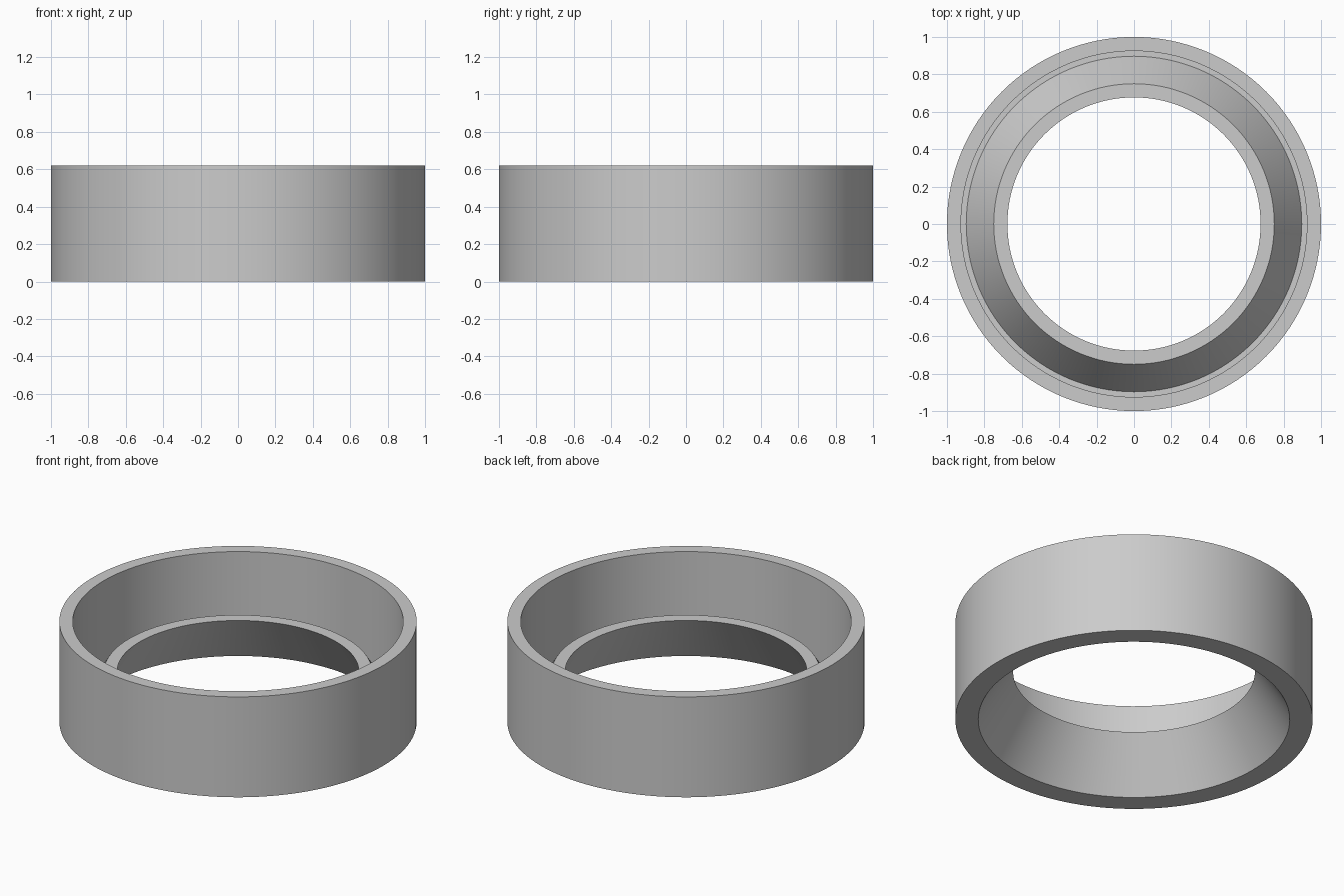
import bpy
import bmesh
import math

cube = bpy.data.objects.get("Cube")
if cube:
    bpy.data.objects.remove(cube, do_unlink=True)

SEGMENTS = 128

# Plain grey material
grey = bpy.data.materials.new("plain_grey")
grey.use_nodes = True
colour = (0.6, 0.6, 0.6, 1)
grey.diffuse_color = colour
grey.node_tree.nodes["Principled BSDF"].inputs["Base Color"].default_value = colour

# Closed cross-section (radius, height): outer wall, groove, conical collar
profile = [
    (0.872, 0), (1, 0), (1, 0.62), (0.925, 0.62),
    (0.925, 0.08), (0.897, 0.08), (0.75, 0.31), (0.677, 0.31),
]

# Revolve the cross-section around the vertical axis
bm = bmesh.new()
verts = [bm.verts.new((r, 0, z)) for r, z in profile]
edges = [bm.edges.new((v, verts[i - 1])) for i, v in enumerate(verts)]
bmesh.ops.spin(bm, geom=verts + edges, cent=(0, 0, 0), axis=(0, 0, 1),
               angle=math.tau, steps=SEGMENTS, use_merge=True)
bmesh.ops.remove_doubles(bm, verts=bm.verts, dist=0.0001)
bmesh.ops.recalc_face_normals(bm, faces=bm.faces)

mesh = bpy.data.meshes.new("collared_ring")
bm.to_mesh(mesh)
bm.free()
mesh.materials.append(grey)
ring = bpy.data.objects.new("collared_ring", mesh)
bpy.context.collection.objects.link(ring)

# Smooth round walls, crisp rims
bpy.ops.object.select_all(action="DESELECT")
ring.select_set(True)
bpy.context.view_layer.objects.active = ring
bpy.ops.object.shade_smooth_by_angle(angle=math.radians(30))
